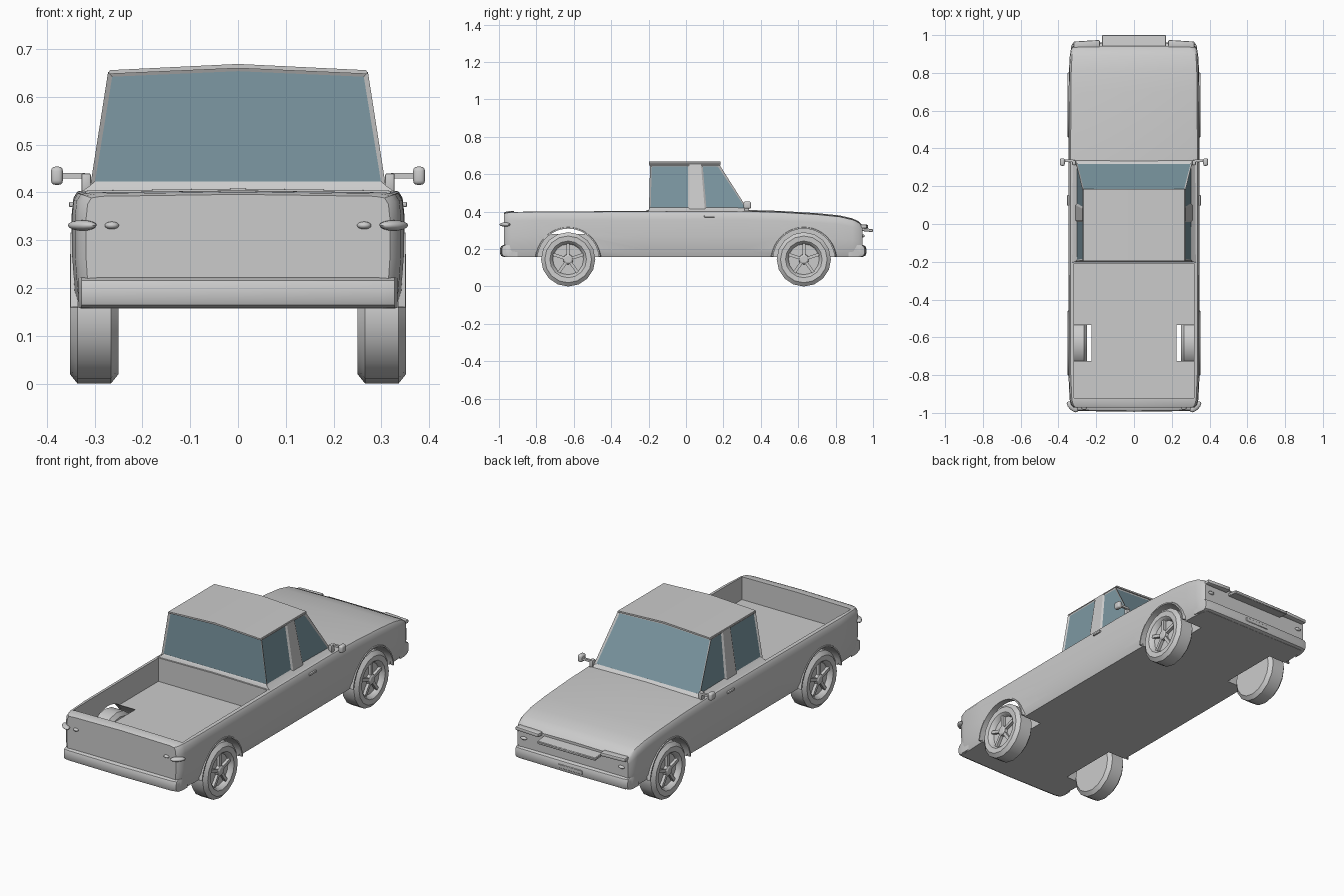
import bpy, bmesh, math
from mathutils import Vector, Matrix

if "Cube" in bpy.data.objects:
    bpy.data.objects.remove(bpy.data.objects["Cube"])

glass = bpy.data.materials.new("glass_blue")
glass.diffuse_color = (0.20, 0.31, 0.36, 1)
glass.use_nodes = True
glass.node_tree.nodes["Principled BSDF"].inputs["Base Color"].default_value = glass.diffuse_color


def finish(bm, name, smooth=None):
    bmesh.ops.recalc_face_normals(bm, faces=bm.faces)
    me = bpy.data.meshes.new(name)
    bm.to_mesh(me)
    bm.free()
    ob = bpy.data.objects.new(name, me)
    bpy.context.collection.objects.link(ob)
    if smooth:
        bpy.ops.object.select_all(action='DESELECT')
        ob.select_set(True)
        bpy.context.view_layer.objects.active = ob
        bpy.ops.object.shade_smooth_by_angle(angle=math.radians(smooth))
    return ob


def loft(bm, rings, closed=True, caps=True):
    vs = [[bm.verts.new(p) for p in r] for r in rings]
    n = len(vs[0])
    for a, b in zip(vs, vs[1:]):
        for i in range(n if closed else n - 1):
            j = (i + 1) % n
            bm.faces.new((a[i], a[j], b[j], b[i]))
    if caps:
        bm.faces.new(vs[0])
        bm.faces.new(vs[-1])


def box(name, c, s, bevel=0.0, segs=2, rot=(0, 0, 0)):
    bm = bmesh.new()
    bmesh.ops.create_cube(bm, size=1)
    bmesh.ops.scale(bm, vec=s, verts=bm.verts)
    if bevel:
        bmesh.ops.bevel(bm, geom=bm.edges[:], offset=bevel, segments=segs,
                        profile=0.5, affect='EDGES')
    ob = finish(bm, name, 40 if bevel else None)
    ob.location, ob.rotation_euler = c, rot
    return ob


def ellipsoid(name, c, s, rot=(0, 0, 0)):
    bm = bmesh.new()
    bmesh.ops.create_uvsphere(bm, u_segments=12, v_segments=8, radius=1)
    bmesh.ops.scale(bm, vec=s, verts=bm.verts)
    ob = finish(bm, name, 50)
    ob.location, ob.rotation_euler = c, rot


def circle(x, r, n, y=0, z=0):
    return [(x, y + r * math.cos(2 * math.pi * i / n), z + r * math.sin(2 * math.pi * i / n))
            for i in range(n)]


WHEEL_Y, WHEEL_Z = 0.63, 0.145

# Body: rounded section lofted along y (y, half width, top height)
stations = [(-0.972, 0.318, 0.392), (-0.96, 0.332, 0.397), (-0.93, 0.341, 0.40), (-0.8, 0.347, 0.402),
            (-0.2, 0.348, 0.404), (0.3, 0.348, 0.406), (0.5, 0.347, 0.40), (0.7, 0.346, 0.388),
            (0.82, 0.344, 0.376), (0.89, 0.340, 0.360), (0.925, 0.334, 0.343), (0.943, 0.322, 0.322)]
section = [(0.95, 0), (0.985, 0.15), (1, 0.45), (1, 0.8), (0.99, 0.93), (0.965, 0.985), (0.9, 1)]
bm = bmesh.new()
rings = []
for y, w, top in stations:
    half = [(w * fx, y, 0.157 + fz * (top - 0.157)) for fx, fz in section]
    rings.append(half + [(0, y, top + 0.004)] + [(-x, yy, z) for x, yy, z in reversed(half)])
loft(bm, rings)
body = finish(bm, "body")

# Cut the open bed and the four wheel wells out of the body
cutters = [box("bed_cutter", (0, -0.565, 0.44), (0.636, 0.71, 0.32))]
for sx in (-1, 1):
    for sy in (-1, 1):
        bm = bmesh.new()
        loft(bm, [circle(sx * x, 0.165, 40, sy * WHEEL_Y, WHEEL_Z) for x in (0.225, 0.45)])
        cutters.append(finish(bm, "well_cutter"))
bpy.context.view_layer.update()
bpy.ops.object.select_all(action='DESELECT')
body.select_set(True)
bpy.context.view_layer.objects.active = body
for c in cutters:
    c.hide_render = True
    m = body.modifiers.new("cut", 'BOOLEAN')
    m.operation, m.solver, m.object = 'DIFFERENCE', 'EXACT', c
    bpy.ops.object.modifier_apply(modifier=m.name)
for c in cutters:
    bpy.data.objects.remove(c)
bpy.ops.object.shade_smooth_by_angle(angle=math.radians(35))

# Cab: skirt, belt and roof levels; window faces are inset and glazed
levels = [(0.335, 0.396, (-0.205, 0.02, 0.10, 0.345)),
          (0.309, 0.415, (-0.198, 0.02, 0.10, 0.328)),
          (0.272, 0.652, (-0.192, 0.02, 0.08, 0.178))]
bm = bmesh.new()
grid = {(s, k, i): bm.verts.new((s * x, y, z))
        for s in (-1, 1) for k, (x, z, ys) in enumerate(levels) for i, y in enumerate(ys)}
ridge = [bm.verts.new((0, y, 0.667)) for y in levels[2][2]]
windows = []
for s in (-1, 1):
    for i in range(3):
        for k in range(2):
            f = bm.faces.new([grid[s, k, i], grid[s, k, i + 1], grid[s, k + 1, i + 1], grid[s, k + 1, i]])
            if k == 1 and i != 1:
                windows.append(f)
        bm.faces.new([grid[s, 2, i], grid[s, 2, i + 1], ridge[i + 1], ridge[i]])
for i in (0, 3):
    bm.faces.new([grid[-1, 0, i], grid[1, 0, i], grid[1, 1, i], grid[-1, 1, i]])
    windows.append(bm.faces.new([grid[-1, 1, i], grid[1, 1, i], grid[1, 2, i], ridge[i], grid[-1, 2, i]]))
bm.faces.new([grid[-1, 0, i] for i in range(4)] + [grid[1, 0, i] for i in (3, 2, 1, 0)])
bmesh.ops.recalc_face_normals(bm, faces=bm.faces)
bmesh.ops.inset_individual(bm, faces=windows, thickness=0.013, depth=-0.006)
for f in windows:
    f.material_index = 1
cab = finish(bm, "cab", 25)
cab.data.materials.append(None)
cab.data.materials.append(glass)

# Thin overhanging roof edge
bm = bmesh.new()
loft(bm, [[(-0.272, y, 0.648), (-0.268, y, 0.656), (0, y, 0.669), (0.268, y, 0.656),
           (0.272, y, 0.648), (0, y, 0.660)] for y in (-0.197, 0.185)])
finish(bm, "roof_panel", 30)

# Wheels: revolved tyre and rim, hub and five spokes
profile = [(0.25, 0.125), (0.266, 0.145), (0.336, 0.145), (0.352, 0.125), (0.350, 0.098),
           (0.343, 0.090), (0.325, 0.082)]
for sx in (-1, 1):
    for sy in (-1, 1):
        tag = ("left" if sx < 0 else "right") + ("_bed" if sy < 0 else "_hood")
        y = sy * WHEEL_Y
        bm = bmesh.new()
        loft(bm, [circle(sx * x, r, 16, y, WHEEL_Z) for x, r in profile])
        finish(bm, "wheel_" + tag, 30)
        bm = bmesh.new()
        loft(bm, [circle(sx * x, r, 12, y, WHEEL_Z) for x, r in ((0.32, 0.028), (0.341, 0.026), (0.346, 0.018))])
        for k in range(5):
            d = bmesh.ops.create_cube(bm, size=1)["verts"]
            mat = (Matrix.Translation((sx * 0.332, y, WHEEL_Z))
                   @ Matrix.Rotation(2 * math.pi * k / 5 + math.pi / 2, 4, 'X')
                   @ Matrix.Translation((0, 0.052, 0)) @ Matrix.Diagonal((0.016, 0.066, 0.016, 1)))
            bmesh.ops.transform(bm, matrix=mat, verts=d)
        finish(bm, "spokes_" + tag, 30)
        # Wheel arch lip
        bm = bmesh.new()
        arc = [math.radians(5 + 170 * i / 24) for i in range(25)]
        loft(bm, [[(sx * x, y + r * math.cos(a), WHEEL_Z + r * math.sin(a))
                   for x, r in ((0.335, 0.164), (0.351, 0.164), (0.351, 0.171), (0.335, 0.176))] for a in arc])
        finish(bm, "arch_lip_" + tag, 40)

# Bumpers with ends wrapping round the corners
for name, sy, y0 in (("tail_bumper", -1, 0.958), ("hood_bumper", 1, 0.928)):
    bm = bmesh.new()
    path = [(-0.334, -0.026), (-0.328, -0.006), (-0.30, 0), (0, 0.004), (0.30, 0), (0.328, -0.006), (0.334, -0.026)]
    rings = []
    for x, dy in path:
        rings.append([(x, sy * (y0 + dy + 0.032 * a), 0.190 + 0.032 * b) for a, b in
                      ((-1, -1), (0.4, -1), (0.85, -0.8), (1, -0.4), (1, 0.4), (0.85, 0.8), (0.4, 1), (-1, 1))])
    loft(bm, rings)
    finish(bm, name, 40)

# Grille blade and number plate strip
box("grille", (0, 0.965, 0.302), (0.34, 0.07, 0.016), 0.003, 1, (math.radians(-6), 0, 0))
box("plate_strip", (0, 0.962, 0.19), (0.14, 0.008, 0.02), 0.002, 1)

for sx in (-1, 1):
    side = "left" if sx < 0 else "right"
    # Lights
    box("headlight_" + side, (sx * 0.25, 0.95, 0.32), (0.14, 0.04, 0.02), 0.006, 2, (0, 0, -sx * 0.06))
    ellipsoid("marker_light_" + side, (sx * 0.285, 0.945, 0.27), (0.018, 0.01, 0.008))
    ellipsoid("tail_light_" + side, (sx * 0.326, -0.968, 0.331), (0.038, 0.018, 0.011), (0, 0, sx * 0.75))
    ellipsoid("reverse_light_" + side, (sx * 0.264, -0.972, 0.331), (0.015, 0.012, 0.008))
    # Door handle
    box("door_handle_" + side, (sx * 0.348, 0.125, 0.375), (0.012, 0.056, 0.011), 0.003)
    # Mirror and its stalk
    box("mirror_" + side, (sx * 0.379, 0.328, 0.435), (0.025, 0.04, 0.038), 0.009, 3)
    box("mirror_stalk_" + side, (sx * 0.345, 0.335, 0.435), (0.05, 0.012, 0.011))
    box("mirror_base_" + side, (sx * 0.318, 0.325, 0.420), (0.02, 0.025, 0.04), 0.004)
